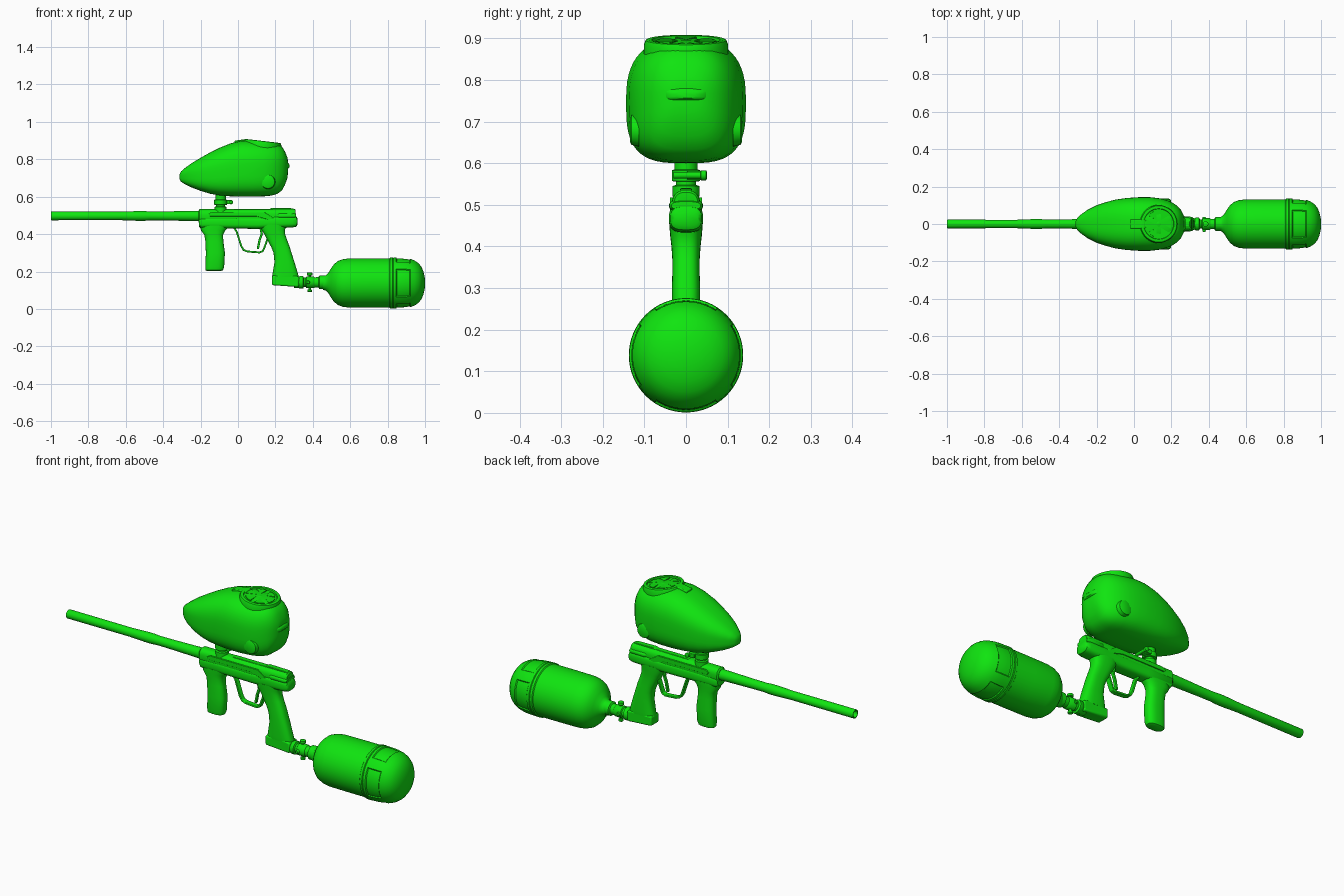
import bpy, bmesh, math
from mathutils import Matrix, Vector

green = bpy.data.materials.new("bright green")
green.diffuse_color = (0.005, 0.78, 0.005, 1)

ALONG_X = Matrix.Identity(4)
ALONG_Y = Matrix.Rotation(math.pi / 2, 4, 'Z')
ALONG_Z = Matrix.Rotation(-math.pi / 2, 4, 'Y')


def finish(bm, name, angle=35, bevel=0):
    bmesh.ops.recalc_face_normals(bm, faces=bm.faces)
    me = bpy.data.meshes.new(name)
    bm.to_mesh(me)
    bm.free()
    me.materials.append(green)
    ob = bpy.data.objects.new(name, me)
    bpy.context.collection.objects.link(ob)
    if bevel:
        m = ob.modifiers.new("bevel", 'BEVEL')
        m.width, m.segments, m.limit_method = bevel, 3, 'ANGLE'
    bpy.ops.object.select_all(action='DESELECT')
    ob.select_set(True)
    bpy.context.view_layer.objects.active = ob
    bpy.ops.object.shade_smooth_by_angle(angle=math.radians(angle))
    return ob


def skin(bm, rings):
    """Join rings of points with quads and cap both ends."""
    rows = [[bm.verts.new(p) for p in r] for r in rings]
    n = len(rows[0])
    for a, b in zip(rows, rows[1:]):
        for i in range(n):
            bm.faces.new((a[i], a[(i + 1) % n], b[(i + 1) % n], b[i]))
    bm.faces.new(rows[0])
    bm.faces.new(rows[-1])


def lathe(name, profile, at, turn=ALONG_X, segs=32, angle=35, pads=None):
    """Turn (distance, radius) points about an axis through a point."""
    bm = bmesh.new()
    skin(bm, [[(t, r * math.cos(2 * math.pi * i / segs), r * math.sin(2 * math.pi * i / segs))
               for i in range(segs)] for t, r in profile])
    bmesh.ops.recalc_face_normals(bm, faces=bm.faces)
    if pads:
        pads(bm)
    bmesh.ops.transform(bm, matrix=Matrix.Translation(at) @ turn, verts=bm.verts)
    return finish(bm, name, angle)


def loft(name, axis, stations, n_low=2.6, n_high=2.6, segs=40, angle=40):
    """Superellipse sections (position, low, high, half width) along X or Z."""
    bm = bmesh.new()
    rings = []
    for p, lo, hi, w in stations:
        ring = []
        for i in range(segs):
            a = 2 * math.pi * i / segs
            c, s = math.cos(a), math.sin(a)
            e = 2 / (n_high if s > 0 else n_low)
            y = w * math.copysign(abs(c) ** e, c)
            v = (lo + hi) / 2 + (hi - lo) / 2 * math.copysign(abs(s) ** e, s)
            ring.append((p, y, v) if axis == 'X' else (v, y, p))
        rings.append(ring)
    skin(bm, rings)
    return finish(bm, name, angle)


def prism(name, outline, width, y=0, bevel=0.005):
    """Side outline in x, z extruded across y."""
    bm = bmesh.new()
    skin(bm, [[(x, y + s * width, z) for x, z in outline] for s in (-1, 1)])
    return finish(bm, name, 35, bevel)


def strap(name, path, half_thick, width):
    """Flat bent strip following a side path."""
    left, right = [], []
    for i, p in enumerate(path):
        d = Vector(path[min(i + 1, len(path) - 1)]) - Vector(path[max(i - 1, 0)])
        n = Vector((-d.y, d.x)).normalized() * half_thick
        left.append(tuple(Vector(p) + n))
        right.append(tuple(Vector(p) - n))
    return prism(name, left + right[::-1], width, bevel=0.003)


# Barrel with hollow muzzle
lathe("barrel", [(-0.9, 0.015), (-0.995, 0.015), (-1.0, 0.018), (-1.0, 0.022), (-0.997, 0.023),
                 (-0.63, 0.0225), (-0.6, 0.0235), (-0.54, 0.026), (-0.5, 0.026), (-0.47, 0.0235),
                 (-0.4, 0.024), (-0.2, 0.028), (-0.18, 0.028)], (0, 0, 0.497))

# Receiver: rounded tube, wider lower frame and stepped rear cap
loft("receiver", 'X', [(-0.212, 0.465, 0.525, 0.028), (-0.205, 0.455, 0.533, 0.034),
                       (-0.02, 0.455, 0.533, 0.035), (0.29, 0.455, 0.535, 0.035),
                       (0.303, 0.46, 0.535, 0.033), (0.308, 0.475, 0.53, 0.028)])
loft("lower_frame", 'X', [(-0.208, 0.44, 0.488, 0.03), (-0.2, 0.432, 0.492, 0.036),
                          (-0.06, 0.43, 0.495, 0.037), (0.1, 0.428, 0.495, 0.038),
                          (0.2, 0.432, 0.5, 0.041), (0.29, 0.435, 0.5, 0.041),
                          (0.312, 0.44, 0.495, 0.037), (0.318, 0.45, 0.485, 0.03)], 3, 3)
loft("rear_ridge", 'X', [(0.2, 0.486, 0.51, 0.03), (0.22, 0.482, 0.514, 0.041),
                         (0.3, 0.482, 0.514, 0.04), (0.311, 0.488, 0.508, 0.035)])
prism("top_rail", [(-0.03, 0.525), (-0.02, 0.535), (0.17, 0.535), (0.18, 0.54),
                   (0.295, 0.538), (0.303, 0.525)], 0.014, bevel=0.003)
for s in (-1, 1):
    prism("side_panel", [(-0.16, 0.505), (-0.14, 0.518), (0.14, 0.518), (0.19, 0.485),
                         (0.17, 0.475), (0.1, 0.495), (-0.15, 0.495)], 0.004, s * 0.035, 0.002)

# Fore grip
loft("fore_grip", 'Z', [(0.203, -0.168, -0.09, 0.022), (0.207, -0.173, -0.08, 0.028),
                        (0.225, -0.174, -0.074, 0.032), (0.30, -0.172, -0.07, 0.034),
                        (0.36, -0.174, -0.078, 0.032), (0.395, -0.18, -0.08, 0.032),
                        (0.42, -0.198, -0.068, 0.034), (0.445, -0.205, -0.04, 0.035)])

# Rear grip and its base
loft("rear_grip", 'Z', [(0.17, 0.182, 0.325, 0.034), (0.19, 0.185, 0.32, 0.035),
                        (0.25, 0.195, 0.302, 0.034), (0.30, 0.19, 0.286, 0.034),
                        (0.33, 0.178, 0.277, 0.033), (0.37, 0.156, 0.262, 0.033),
                        (0.40, 0.14, 0.252, 0.035), (0.425, 0.125, 0.252, 0.038),
                        (0.45, 0.115, 0.26, 0.04)], 2.8, 2.8)
prism("grip_base", [(0.182, 0.127), (0.325, 0.117), (0.328, 0.172), (0.30, 0.178),
                    (0.182, 0.178)], 0.033, bevel=0.008)

# Trigger guard and trigger
strap("trigger_guard", [(-0.02, 0.432), (-0.008, 0.415), (0.018, 0.335), (0.03, 0.315),
                        (0.05, 0.307), (0.115, 0.302), (0.132, 0.308), (0.142, 0.33),
                        (0.158, 0.375)], 0.005, 0.014)
strap("trigger", [(0.12, 0.435), (0.127, 0.40), (0.116, 0.37), (0.111, 0.345), (0.106, 0.32)],
      0.006, 0.008)

# Feed neck, clamp and clamp lever
lathe("feed_neck", [(0.52, 0.032), (0.545, 0.032), (0.548, 0.024), (0.556, 0.024), (0.557, 0.034),
                    (0.583, 0.034), (0.585, 0.028), (0.62, 0.028)], (-0.093, 0, 0), ALONG_Z)
prism("clamp_lug", [(-0.075, 0.56), (-0.04, 0.56), (-0.04, 0.582), (-0.075, 0.582)],
      0.018, 0.02, 0.003)
lathe("clamp_lever", [(-0.03, 0.008), (0.035, 0.008), (0.036, 0.012), (0.048, 0.012),
                      (0.05, 0.009)], (-0.038, 0, 0.571), ALONG_Y, 16)

# Hopper shell
loft("hopper", 'X', [(-0.313, 0.695, 0.718, 0.012), (-0.305, 0.68, 0.735, 0.03),
                     (-0.285, 0.667, 0.752, 0.05), (-0.25, 0.65, 0.778, 0.075),
                     (-0.20, 0.631, 0.808, 0.1), (-0.15, 0.616, 0.836, 0.117),
                     (-0.10, 0.607, 0.861, 0.13), (-0.04, 0.602, 0.885, 0.139),
                     (0.02, 0.6, 0.9, 0.143), (0.08, 0.6, 0.9, 0.144), (0.14, 0.602, 0.894, 0.137),
                     (0.18, 0.606, 0.889, 0.126), (0.21, 0.615, 0.882, 0.112),
                     (0.235, 0.633, 0.868, 0.094), (0.252, 0.665, 0.84, 0.074),
                     (0.264, 0.70, 0.81, 0.05), (0.268, 0.73, 0.79, 0.03)], 3.2, 2.6, 56)
loft("hopper_catch", 'X', [(0.22, 0.74, 0.80, 0.075), (0.255, 0.748, 0.79, 0.062),
                           (0.27, 0.752, 0.778, 0.04), (0.275, 0.757, 0.772, 0.025)], 4, 2.5)
for s in (-1, 1):
    lathe("hopper_boss", [(-0.012, 0.04), (0.006, 0.036), (0.01, 0.028)], (0.16, s * 0.125, 0.68),
          Matrix.Rotation(s * math.pi / 2, 4, 'Z'), 24)

# Round lid, tilted to the hopper top: rim, petals, hub and tab
tilt = Matrix.Rotation(0.117, 4, 'Y')
origin = Vector((0.132, 0, 0.892))
up = tilt @ ALONG_Z
lathe("lid_rim", [(-0.03, 0.102), (-0.006, 0.101), (0.004, 0.097), (0.006, 0.092), (0.005, 0.082),
                  (-0.002, 0.08)], origin, up, 48)
lathe("lid_hub", [(-0.006, 0.014), (0.002, 0.014), (0.003, 0.011)], origin, up, 20)
bm = bmesh.new()
for k in range(6):
    mid = k * math.pi / 3
    edge = [(0.024, mid)] + [(0.072, mid + a) for a in (-0.36, -0.18, 0, 0.18, 0.36)]
    skin(bm, [[(r * math.cos(a), r * math.sin(a), z) for r, a in edge] for z in (-0.006, 0.003)])
bmesh.ops.transform(bm, matrix=Matrix.Translation(origin) @ tilt, verts=bm.verts)
finish(bm, "lid_petals")
prism("lid_tab", [(-0.02, 0.88), (-0.02, 0.899), (0.04, 0.908), (0.06, 0.906), (0.06, 0.88)],
      0.024, bevel=0.004)

# Tank regulator with gauge and fill knobs
lathe("regulator", [(0.30, 0.03), (0.325, 0.03), (0.33, 0.034), (0.348, 0.034), (0.352, 0.025),
                    (0.362, 0.025), (0.366, 0.031), (0.405, 0.031), (0.41, 0.027), (0.43, 0.028),
                    (0.435, 0.036), (0.48, 0.038)], (0, 0, 0.142), angle=40)
lathe("gauge_knobs", [(0.09, 0.009), (0.092, 0.012), (0.102, 0.012), (0.104, 0.007), (0.178, 0.007),
                      (0.18, 0.015), (0.192, 0.015), (0.194, 0.012)], (0.383, 0, 0), ALONG_Z, 16)
lathe("fill_nipple", [(-0.042, 0.007), (-0.03, 0.01), (0.03, 0.01), (0.038, 0.008)],
      (0.375, 0, 0.142), ALONG_Y, 16)


# Tank with four sunken grip pads around the end cover
def sink_pads(bm):
    for k in range(4):
        chosen = []
        for f in bm.faces:
            c = f.calc_center_median()
            off = (math.atan2(c.z, c.y) - k * math.pi / 2 + math.pi) % (2 * math.pi) - math.pi
            if 0.845 < c.x < 0.922 and abs(off) < 0.57:
                chosen.append(f)
        bmesh.ops.inset_region(bm, faces=chosen, thickness=0.004, depth=-0.005)


lathe("tank", [(0.455, 0.036), (0.468, 0.04), (0.482, 0.052), (0.497, 0.078), (0.513, 0.1),
               (0.533, 0.117), (0.56, 0.127), (0.59, 0.131), (0.70, 0.132), (0.81, 0.132),
               (0.814, 0.137), (0.826, 0.1375), (0.829, 0.134), (0.832, 0.137), (0.845, 0.1365),
               (0.87, 0.136), (0.895, 0.134), (0.922, 0.129), (0.945, 0.12), (0.965, 0.106),
               (0.98, 0.088), (0.991, 0.063), (0.998, 0.035), (1.0, 0.008)],
      (0, 0, 0.1385), segs=64, angle=30, pads=sink_pads)
